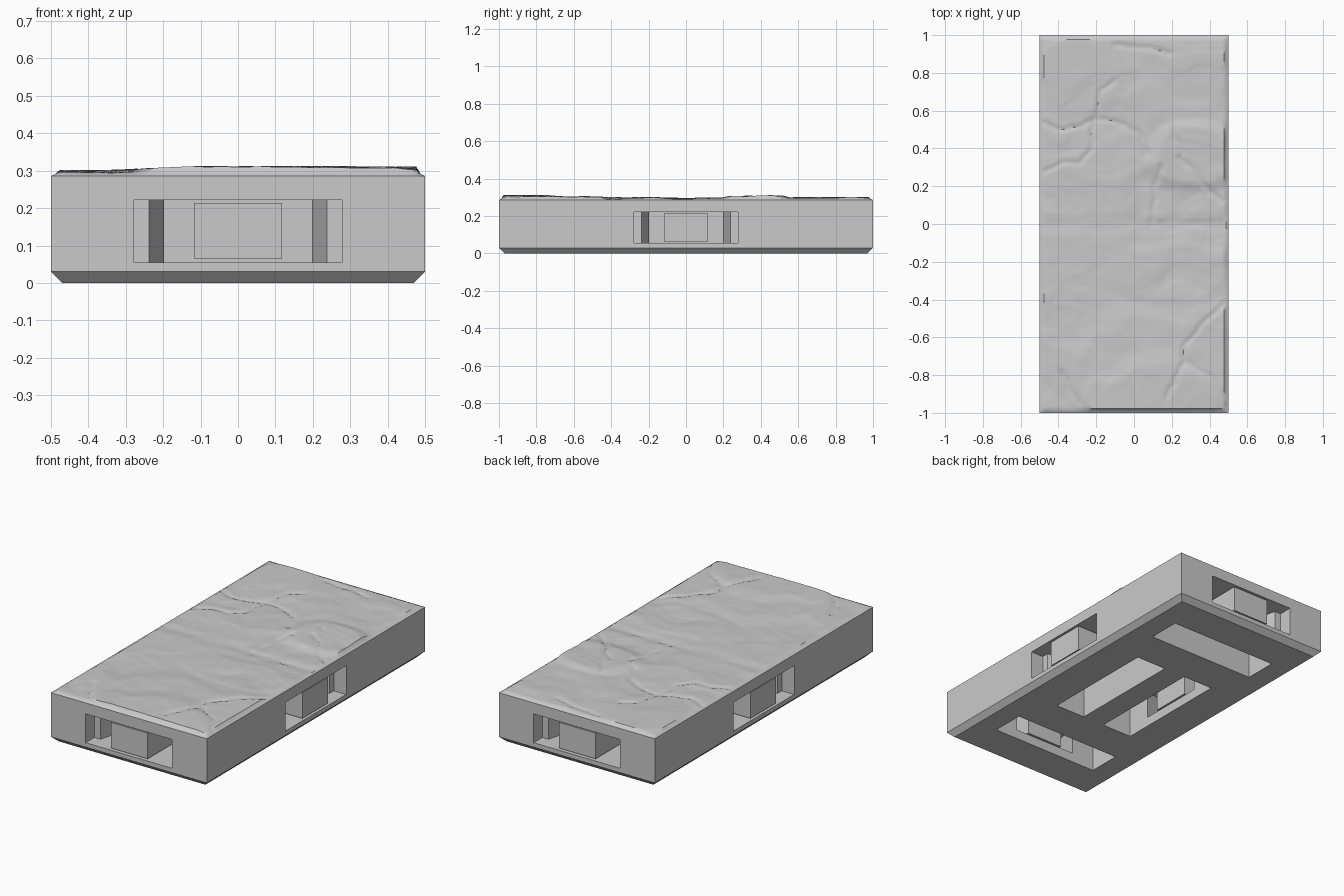
import bpy, bmesh, math
from mathutils import Vector, Matrix, noise

if "Cube" in bpy.data.objects:
    bpy.data.objects.remove(bpy.data.objects["Cube"])

HX, HY, TOP = 0.5, 1.0, 0.286
PORT_LOW, PORT_HIGH = 0.055, 0.222
SLOT_NEAR, SLOT_FAR = 0.238, 0.43

stone = bpy.data.materials.new("stone grey")
stone.use_nodes = True
stone.diffuse_color = (0.59, 0.59, 0.59, 1)
stone.node_tree.nodes["Principled BSDF"].inputs["Base Color"].default_value = stone.diffuse_color


def make_object(name, bm):
    bmesh.ops.recalc_face_normals(bm, faces=bm.faces)
    mesh = bpy.data.meshes.new(name)
    bm.to_mesh(mesh)
    bm.free()
    mesh.materials.append(stone)
    obj = bpy.data.objects.new(name, mesh)
    bpy.context.collection.objects.link(obj)
    return obj


def loft(name, layers, matrix=Matrix()):
    """Closed solid through a stack of (outline, height) layers."""
    bm = bmesh.new()
    rings = [[bm.verts.new(matrix @ Vector((x, y, z))) for x, y in outline]
             for outline, z in layers]
    for low, high in zip(rings, rings[1:]):
        for i in range(len(low)):
            j = (i + 1) % len(low)
            bm.faces.new((low[i], low[j], high[j], high[i]))
    bm.faces.new(rings[0][::-1])
    bm.faces.new(rings[-1])
    return make_object(name, bm)


def rectangle(x0, x1, y0, y1):
    return [(x0, y0), (x1, y0), (x1, y1), (x0, y1)]


def select_only(obj):
    bpy.ops.object.select_all(action='DESELECT')
    obj.select_set(True)
    bpy.context.view_layer.objects.active = obj


def cut(target, cutter):
    cutter.hide_render = True
    mod = target.modifiers.new("cut", 'BOOLEAN')
    mod.operation, mod.solver, mod.object = 'DIFFERENCE', 'EXACT', cutter
    select_only(target)
    bpy.ops.object.modifier_apply(modifier=mod.name)
    bpy.data.objects.remove(cutter)


# Base slab with a chamfered foot
foot = 0.03
full = rectangle(-HX, HX, -HY, HY)
base = loft("base_slab", [
    (rectangle(foot - HX, HX - foot, foot - HY, HY - foot), 0), (full, foot), (full, TOP)])

# Clip ports: half outline as (half width, depth), mirrored
half = [(0.278, -0.05), (0.278, 0.08), (0.238, 0.08), (0.198, SLOT_NEAR),
        (0.345, SLOT_NEAR), (0.345, SLOT_FAR)]
outline = half + [(-w, d) for w, d in reversed(half)]
slot = rectangle(-0.345, 0.345, SLOT_NEAR, SLOT_FAR)
block = rectangle(-0.117, 0.117, 0.005, SLOT_NEAR)
sides = {"front": (0, HY), "left": (90, HX), "back": (180, HY), "right": (270, HX)}
for side, (angle, reach) in sides.items():
    place = Matrix.Rotation(math.radians(angle), 4, 'Z') @ Matrix.Translation((0, -reach, 0))
    cut(base, loft("port_cutter", [(outline, PORT_LOW), (outline, PORT_HIGH)], place))
    cut(base, loft("slot_cutter", [(slot, -0.05), (slot, PORT_HIGH)], place))
    loft(side + "_port_block", [(block, PORT_LOW + 0.01), (block, PORT_HIGH - 0.008)], place)

# Cracks across the stone, each a path of plan points
cracks = [
    [(-.5, .54), (-.4, .5), (-.28, .52), (-.2, .56), (-.05, .53), (.03, .47), (.07, .36)],
    [(-.2, .56), (-.18, .7), (-.1, .76)],
    [(-.5, .26), (-.4, .32), (-.28, .33), (-.22, .4), (-.22, .53)],
    [(.24, .35), (.3, .3), (.38, .2), (.47, .12)],
    [(.14, .3), (.11, .2), (.1, 0)],
    [(.2, .49), (.26, .37)],
    [(.5, -.4), (.36, -.53), (.26, -.66), (.27, -.72), (.42, -.82), (.47, -.92)],
    [(.27, -.72), (.17, -.92)],
    [(-.1, .95), (.08, .93), (.2, .9)],
    [(-.38, -.78), (-.3, -.95)],
]
segments = [(Vector(a), Vector(b)) for path in cracks for a, b in zip(path, path[1:])]
seam = (Vector((0.09, 0)), Vector((HX, 0)))

# Raised slabs as (x, y, x radius, y radius, rise)
slabs = [(.1, -.76, .55, .36, .007), (.12, -.98, .4, .32, .008),
         (.32, .36, .28, .2, .011), (.2, -.26, .4, .18, .005), (-.28, .78, .24, .24, .004)]


def distance(p, segment):
    a, b = segment
    t = (p - a).dot(b - a) / (b - a).length_squared
    return (p - a - (b - a) * min(1, max(0, t))).length


def clamp(value):
    return min(1, max(0, value))


def groove(gap, width):
    return clamp(1 - gap / width)


def height(x, y):
    edge = min(HX - abs(x), HY - abs(y))
    if edge < 0.02:
        return TOP + 0.006 * clamp(edge / 0.012)
    # Broad swells with terraced slab layers and fine wear
    swell = noise.noise((x * 3, y * 3.5, 0.7))
    warp = noise.noise((x * 5, y * 5, 4)) * 0.6
    layer = noise.noise((x * 2 + warp, y * 5 - warp, 9)) * 3
    step = math.floor(layer)
    terrace = step + min(1, (layer - step) * 2.5)
    z = 0.296 + 0.003 * swell + 0.002 * terrace
    for cx, cy, rx, ry, rise in slabs:
        z += rise * clamp(4 * (1 - math.hypot((x - cx) / rx, (y - cy) / ry) + 0.25 * warp))
    z += 0.0015 * noise.noise((x * 14, y * 14, 2))
    z = min(z, 0.302 + 0.013 * clamp((x + 0.35) / 0.3))
    p = Vector((x, y))
    wobble = Vector((noise.noise((x * 18, y * 18, 1)), noise.noise((x * 18, y * 18, 6)))) * 0.012
    z -= 0.007 * groove(min(distance(p + wobble, s) for s in segments), 0.018)
    # Saddle along the middle, sharpened into the open seam
    z -= 0.005 * groove(abs(y), 0.06) + 0.02 * groove(distance(p, seam), 0.018)
    return max(TOP + 0.002, z)


# Weathered stone top
bm = bmesh.new()
bmesh.ops.create_grid(bm, x_segments=84, y_segments=168, size=1)
for v in bm.verts:
    v.co.x *= HX
    v.co.z = height(v.co.x, v.co.y)
top = make_object("stone_top", bm)
if top.data.polygons[0].normal.z < 0:
    top.data.flip_normals()
select_only(top)
bpy.ops.object.shade_smooth_by_angle(angle=math.radians(35))
